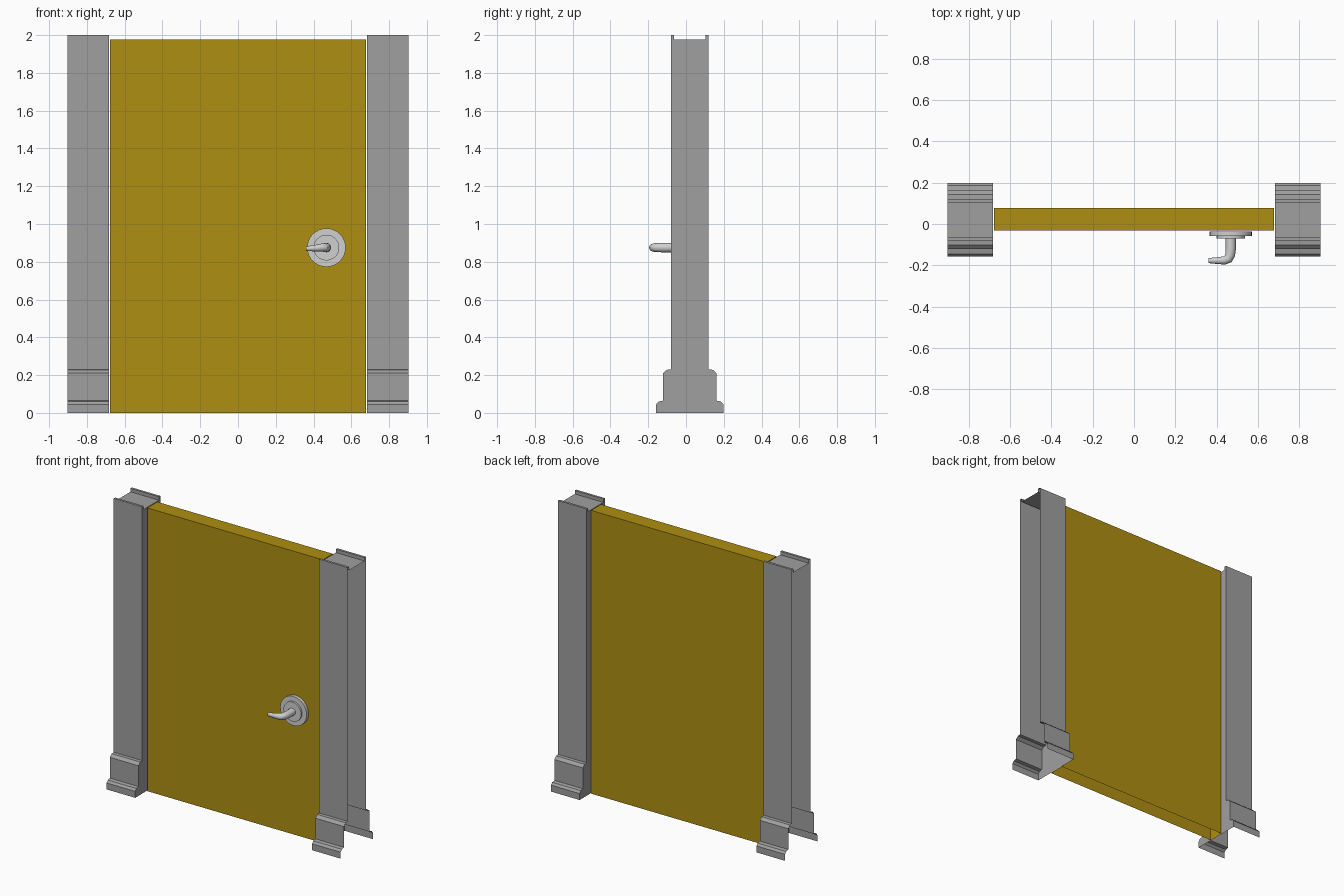
import bpy
import bmesh
import math
from mathutils import Matrix, Vector

cube = bpy.data.objects.get("Cube")
if cube:
    bpy.data.objects.remove(cube, do_unlink=True)


def material(name, rgb):
    mat = bpy.data.materials.new(name)
    mat.use_nodes = True
    mat.diffuse_color = (*rgb, 1)
    mat.node_tree.nodes["Principled BSDF"].inputs["Base Color"].default_value = (*rgb, 1)
    return mat


mustard = material("mustard paint", (0.43, 0.275, 0.006))
grey = material("frame grey", (0.35, 0.35, 0.35))
silver = material("handle silver", (0.63, 0.63, 0.63))


def add_object(name, bm, mat):
    mesh = bpy.data.meshes.new(name)
    bm.to_mesh(mesh)
    bm.free()
    mesh.materials.append(mat)
    obj = bpy.data.objects.new(name, mesh)
    bpy.context.collection.objects.link(obj)
    return obj


def smooth(obj, degrees=35):
    bpy.ops.object.select_all(action="DESELECT")
    obj.select_set(True)
    bpy.context.view_layer.objects.active = obj
    bpy.ops.object.shade_smooth_by_angle(angle=math.radians(degrees))


# Door slab, open underneath
bm = bmesh.new()
bmesh.ops.create_cube(bm, size=1)
bmesh.ops.transform(bm, verts=bm.verts, matrix=Matrix.Translation((0, 0.023, 0.988))
                    @ Matrix.Diagonal((1.354, 0.11, 1.976, 1)))
bm.normal_update()
bmesh.ops.delete(bm, geom=[f for f in bm.faces if f.normal.z < -0.9], context="FACES_ONLY")
add_object("door_slab", bm, mustard)

# Door posts: stepped plinth profile, closed toward the door, open outside and below
HALF = [(0.178, 0), (0.178, 0.045), (0.165, 0.06), (0.142, 0.065), (0.142, 0.21),
        (0.122, 0.228), (0.1, 0.23), (0.1, 2), (0.084, 2), (0.084, 1.976)]
PROFILE = [(-y, z) for y, z in HALF] + [(y, z) for y, z in reversed(HALF)]


def door_post(name, side):
    bm = bmesh.new()
    inner, outer = ([bm.verts.new((side * x, y + 0.02, z)) for y, z in PROFILE]
                    for x in (0.683, 0.903))
    for i in range(len(PROFILE) - 1):
        bm.faces.new((inner[i], inner[i + 1], outer[i + 1], outer[i]))
    bm.faces.new(inner)
    bmesh.ops.recalc_face_normals(bm, faces=bm.faces)
    # Make the cap face upward and everything else follow
    bm.normal_update()
    cap = max((f for f in bm.faces if abs(f.normal.z) > 0.9), key=lambda f: f.calc_center_median().z)
    if cap.normal.z < 0:
        bmesh.ops.reverse_faces(bm, faces=bm.faces)
    add_object(name, bm, grey)


door_post("left_post", 1)
door_post("right_post", -1)

# Handle rosette: two stacked discs
HUB = Vector((0.468, 0, 0.875))


def disc(name, radius, front, back):
    bm = bmesh.new()
    bmesh.ops.create_cone(bm, cap_ends=True, segments=32, radius1=radius,
                          radius2=radius, depth=back - front)
    bmesh.ops.transform(bm, verts=bm.verts,
                        matrix=Matrix.Translation(HUB + Vector((0, (front + back) / 2, 0)))
                        @ Matrix.Rotation(math.pi / 2, 4, "X"))
    smooth(add_object(name, bm, silver))


disc("rosette_plate", 0.102, -0.058, -0.036)
disc("rosette_collar", 0.068, -0.07, -0.05)

# Lever: tapered tube swept round the bend
PATH = [(0, -0.065, 0, 0.025), (0, -0.12, 0, 0.025), (-0.003, -0.15, 0, 0.024),
        (-0.012, -0.168, 0, 0.023), (-0.03, -0.176, 0, 0.02),
        (-0.06, -0.177, -0.003, 0.017), (-0.108, -0.177, -0.006, 0.012)]
bm = bmesh.new()
points = [HUB + Vector(p[:3]) for p in PATH]
rings = []
for i, point in enumerate(points):
    along = (points[min(i + 1, len(points) - 1)] - points[max(i - 1, 0)]).normalized()
    across = along.cross(Vector((0, 0, 1))).normalized()
    up = across.cross(along)
    radius = PATH[i][3]
    rings.append([bm.verts.new(point + radius * (across * math.cos(a) + up * math.sin(a)))
                  for a in (math.tau * k / 16 for k in range(16))])
for a, b in zip(rings, rings[1:]):
    for k in range(16):
        n = (k + 1) % 16
        bm.faces.new((a[k], a[n], b[n], b[k]))
bm.faces.new(rings[0])
bm.faces.new(rings[-1])
bmesh.ops.recalc_face_normals(bm, faces=bm.faces)
smooth(add_object("handle_lever", bm, silver))
